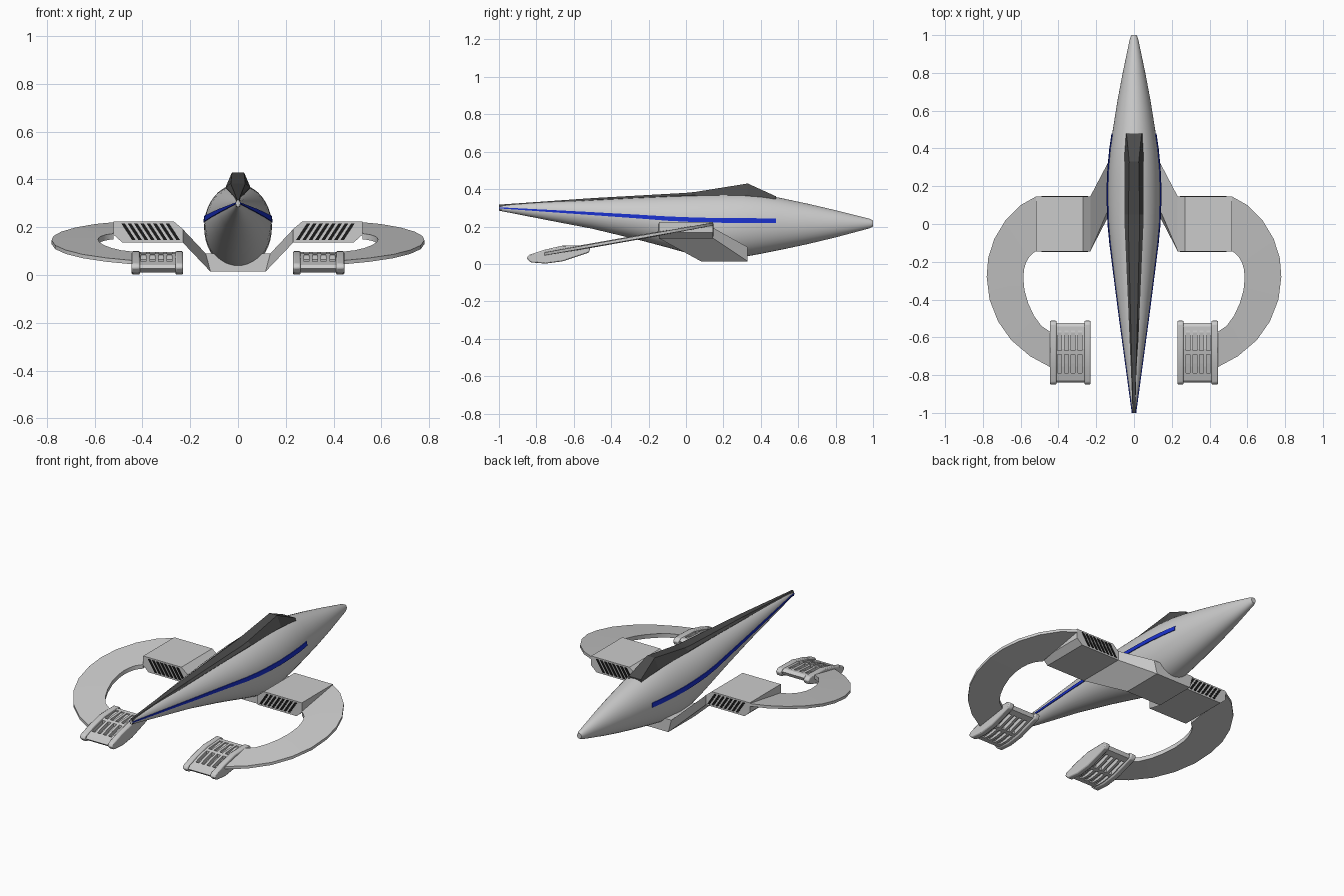
import bpy, bmesh
from math import sin, cos, pi, sqrt

if "Cube" in bpy.data.objects:
    bpy.data.objects.remove(bpy.data.objects["Cube"])


def material(name, rgb):
    m = bpy.data.materials.new(name)
    m.diffuse_color = (*rgb, 1)
    m.use_nodes = True
    m.node_tree.nodes["Principled BSDF"].inputs["Base Color"].default_value = m.diffuse_color
    return m


DARK = material("dark_grey", (0.07, 0.07, 0.07))
BLACK = material("black", (0.01, 0.01, 0.01))
BLUE = material("blue", (0.01, 0.03, 0.6))


def add_loft(bm, sections):
    """Skin a list of equal-length point loops and cap both ends."""
    rings = [[bm.verts.new(p) for p in s] for s in sections]
    n = len(rings[0])
    for a, b in zip(rings, rings[1:]):
        for i in range(n):
            j = (i + 1) % n
            bm.faces.new((a[i], a[j], b[j], b[i]))
    bm.faces.new(rings[0][::-1])
    bm.faces.new(rings[-1])


def make(name, lofts, mat=None, mirror=True, smooth=None):
    bm = bmesh.new()
    for sections in lofts:
        add_loft(bm, sections)
    bmesh.ops.recalc_face_normals(bm, faces=bm.faces)
    me = bpy.data.meshes.new(name)
    bm.to_mesh(me)
    bm.free()
    ob = bpy.data.objects.new(name, me)
    bpy.context.collection.objects.link(ob)
    if mat:
        me.materials.append(mat)
    if smooth:
        bpy.ops.object.select_all(action='DESELECT')
        ob.select_set(True)
        bpy.context.view_layer.objects.active = ob
        bpy.ops.object.shade_smooth_by_angle(angle=smooth)
    if mirror:
        md = ob.modifiers.new("mirror", 'MIRROR')
        md.use_mirror_merge = False
    return ob


# Fuselage: stations of y, half width, bottom z, top z
HULL = [(-1, .008, .285, .313), (-.75, .042, .236, .331), (-.5, .076, .188, .346),
        (-.25, .108, .128, .361), (-.1, .127, .088, .369), (0, .137, .06, .374),
        (.1, .141, .034, .378), (.2, .142, .022, .38), (.3, .137, .036, .379),
        (.4, .127, .054, .37), (.5, .112, .074, .354), (.65, .088, .106, .322),
        (.8, .06, .142, .287), (.98, .022, .19, .242), (1, .014, .2, .232)]


def hull_at(y):
    for a, b in zip(HULL, HULL[1:]):
        if y <= b[0]:
            t = (y - a[0]) / (b[0] - a[0])
            return [p + (q - p) * t for p, q in zip(a, b)][1:]


def hull_x(y, z):
    w, lo, hi = hull_at(y)
    k = (z - (lo + hi) / 2) / ((hi - lo) / 2)
    return w * sqrt(max(0, 1 - k * k))


N = 40
make("fuselage", [[[(w * cos(2 * pi * i / N), y,
                     (lo + hi) / 2 + (hi - lo) / 2 * sin(2 * pi * i / N)) for i in range(N)]
                   for y, w, lo, hi in HULL]], mirror=False, smooth=0.6)

# Canopy and spine: y, half width, shoulder z, top half width, top z
CANOPY = [(-1, .008, .306, .005, .317), (-.5, .028, .342, .018, .352),
          (0, .05, .366, .03, .38), (.05, .051, .368, .03, .385),
          (.33, .051, .37, .025, .43), (.48, .045, .34, .04, .362)]
make("canopy", [[[(-w, y, s - .02), (w, y, s - .02), (w, y, s), (t, y, top),
                  (-t, y, top), (-w, y, s)] for y, w, s, t, top in CANOPY]],
     DARK, mirror=False)

# Blue side stripe hugging the hull: y, lower z, upper z
stripe = []
for y, z0, z1 in [(-1, .297, .303), (-.75, .279, .290), (-.5, .261, .277), (-.25, .243, .263),
                  (-.1, .231, .254), (0, .226, .25), (.1, .222, .247), (.2, .22, .245),
                  (.3, .219, .245), (.4, .218, .244), (.48, .218, .243)]:
    a, b = hull_x(y, z0), hull_x(y, z1)
    stripe.append([(a - .004, y, z0), (a + .004, y, z0), (b + .004, y, z1), (b - .004, y, z1)])
make("side_stripe", [stripe], BLUE)


# Pylon under the hull sweeping out to both wing boxes
def rect(x0, x1, y0, y1, z0, z1):
    return [(x0, y0, z0), (x0, y1, z0), (x1, y1, z1), (x1, y0, z1)]


RIGHT = [rect(.115, .135, .08, .33, .014, .09), rect(.232, .232, -.145, .145, .137, .193)]
LEFT = [[(-x, y, z) for x, y, z in s] for s in RIGHT[::-1]]
make("pylon", [LEFT + RIGHT], mirror=False)

# Wing box with slanted grille slots on both ends
BOX = [(.23, .137), (.485, .137), (.52, .168), (.52, .225), (.27, .225), (.23, .192)]
make("wing_box", [[[(x, y, z) for x, z in BOX] for y in (-.145, .145)]])
slats = []
for yc in (-.145, .145):
    for i in range(8):
        x = .243 + i * .0265
        slats.append([[(x, yc + d, .147), (x + .015, yc + d, .147),
                       (x + .06, yc + d, .216), (x + .045, yc + d, .216)]
                      for d in (-.003, .003)])
make("grille_slots", slats, BLACK)

# Curved wing: outer and inner outlines on a plane sloping down to the front
OUTER = [(.52, .145), (.6, .1), (.68, .02), (.74, -.08), (.772, -.18), (.78, -.28),
         (.765, -.4), (.72, -.515), (.65, -.615), (.55, -.7), (.43, -.765)]
INNER = [(.52, -.145), (.535, -.155), (.555, -.175), (.572, -.205), (.582, -.24), (.586, -.285),
         (.58, -.35), (.56, -.42), (.53, -.485), (.49, -.54), (.43, -.58)]


def wing_z(y):
    return .213 + .177 * (y - .145)


make("curved_wing", [[[(ox, oy, wing_z(oy) - .008), (ox, oy, wing_z(oy) + .008),
                       (ix, iy, wing_z(iy) + .012), (ix, iy, wing_z(iy) - .012)]
                      for (ox, oy), (ix, iy) in zip(OUTER, INNER)]], smooth=0.5)

# Pod at the wing tip: side profile in y, z
POD = [(-.852, .03), (-.83, .008), (-.75, .002), (-.66, .014), (-.52, .06),
       (-.51, .085), (-.53, .1), (-.66, .098), (-.76, .075), (-.84, .048)]


def pod_loop(x, k=1.0):
    return [(x, y * (.6 + .4 * k) - .685 * (.4 - .4 * k),
             (z - .054 - .2 * (y + .685)) * k + .054 + .2 * (y + .685)) for y, z in POD]


body = make("pod_body", [[pod_loop(.25, .8), pod_loop(.425, .8)]], mirror=False)
rails = make("pod_rails", [[pod_loop(a), pod_loop(b)] for a, b in ((.23, .262), (.41, .445))],
             smooth=0.6)
bev = rails.modifiers.new("bevel", 'BEVEL')
bev.width, bev.segments = .006, 2

# Slots through the pod, with a floor plate between the two sides
cuts = []
for i in range(4):
    x = .276 + i * .036
    for y0, y1 in ((-.67, -.565), (-.79, -.69)):
        cuts.append([[(x, y0, z), (x + .021, y0, z), (x + .021, y1, z), (x, y1, z)]
                     for z in (-.1, .3)])
cutter = make("slot_cutter", cuts, mirror=False)
cutter.hide_render = True
cutter.hide_viewport = True
cutter.display_type = 'WIRE'
boo = body.modifiers.new("slots", 'BOOLEAN')
boo.operation, boo.object, boo.solver = 'DIFFERENCE', cutter, 'EXACT'
body.modifiers.new("mirror", 'MIRROR').use_mirror_merge = False
make("pod_floor", [[pod_loop(.255, .3), pod_loop(.42, .3)]])
